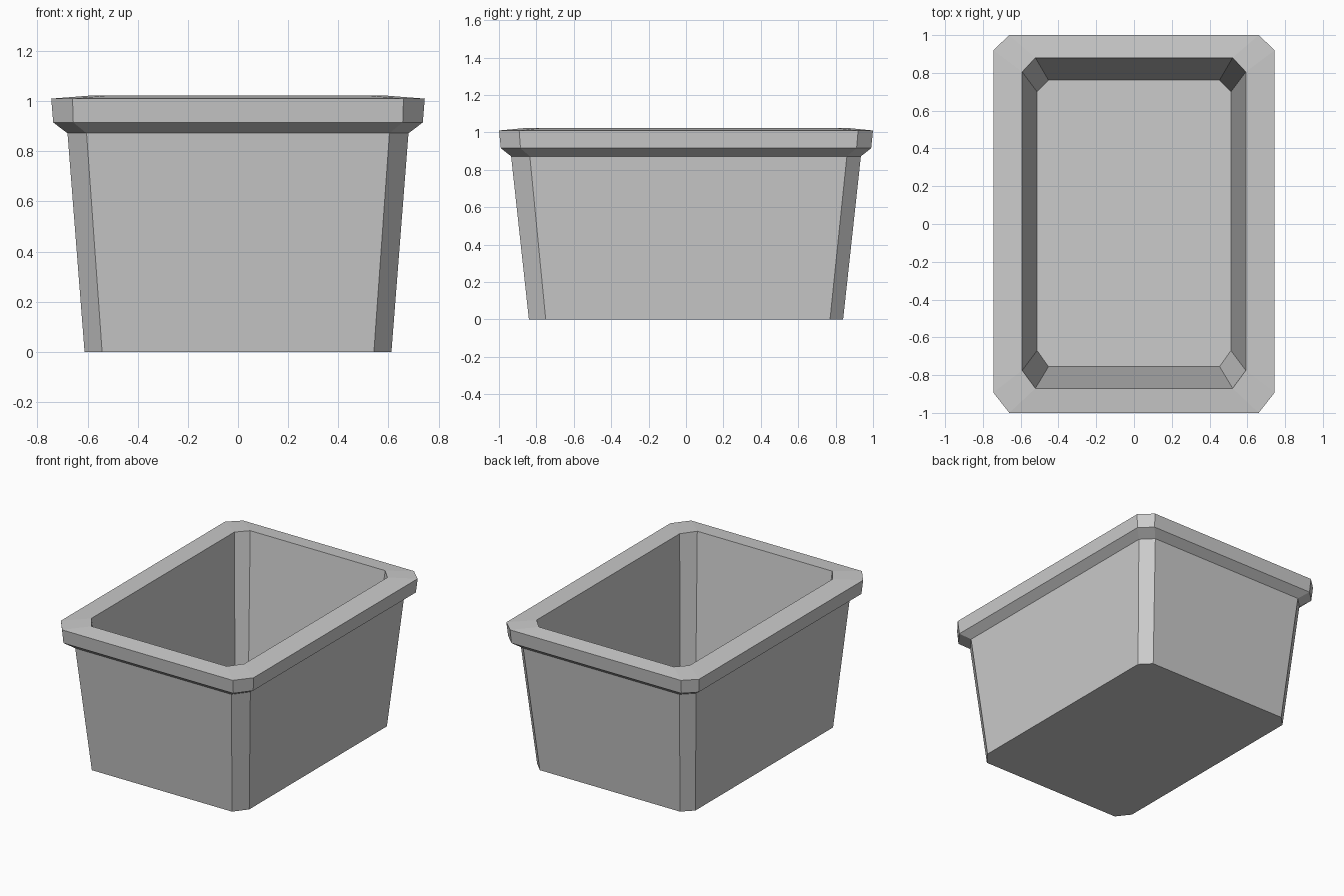
import bpy
import bmesh

cube = bpy.data.objects.get("Cube")
if cube:
    bpy.data.objects.remove(cube, do_unlink=True)

# Plain grey plastic
grey = bpy.data.materials.new("plain_grey")
grey.use_nodes = True
colour = (0.6, 0.6, 0.6, 1)
grey.diffuse_color = colour
grey.node_tree.nodes["Principled BSDF"].inputs["Base Color"].default_value = colour


def chamfered_ring(bm, x, front, back, z, cut_x, cut_front, cut_back):
    """Eight-sided outline: a rectangle with its four corners cut off."""
    outline = [
        (-x + cut_x, front), (x - cut_x, front),
        (x, front + cut_front), (x, back - cut_back),
        (x - cut_x, back), (-x + cut_x, back),
        (-x, back - cut_back), (-x, front + cut_front),
    ]
    return [bm.verts.new((px, py, z)) for px, py in outline]


def bridge(bm, lower, upper):
    for i in range(len(lower)):
        j = (i + 1) % len(lower)
        bm.faces.new((lower[i], lower[j], upper[j], upper[i]))


# Sections from the underside, up the outer wall, over the rim, down to the floor
sections = [
    (0.612, -0.84, 0.84, 0.0, 0.07, 0.09, 0.07),       # underside
    (0.68, -0.935, 0.935, 0.872, 0.076, 0.10, 0.075),  # top of outer wall
    (0.737, -0.99, 0.99, 0.915, 0.08, 0.105, 0.078),   # lip bottom
    (0.745, -1.0, 1.0, 1.01, 0.085, 0.108, 0.08),      # lip top
    (0.592, -0.87, 0.88, 1.022, 0.07, 0.095, 0.075),   # inner rim
    (0.513, -0.755, 0.762, 0.05, 0.06, 0.085, 0.062),  # inside floor
]

bm = bmesh.new()
rings = [chamfered_ring(bm, *s) for s in sections]
for lower, upper in zip(rings, rings[1:]):
    bridge(bm, lower, upper)
bm.faces.new(list(reversed(rings[0])))
bm.faces.new(rings[-1])
bmesh.ops.recalc_face_normals(bm, faces=bm.faces)

mesh = bpy.data.meshes.new("planter_tub")
bm.to_mesh(mesh)
bm.free()
mesh.materials.append(grey)
tub = bpy.data.objects.new("planter_tub", mesh)
bpy.context.collection.objects.link(tub)
